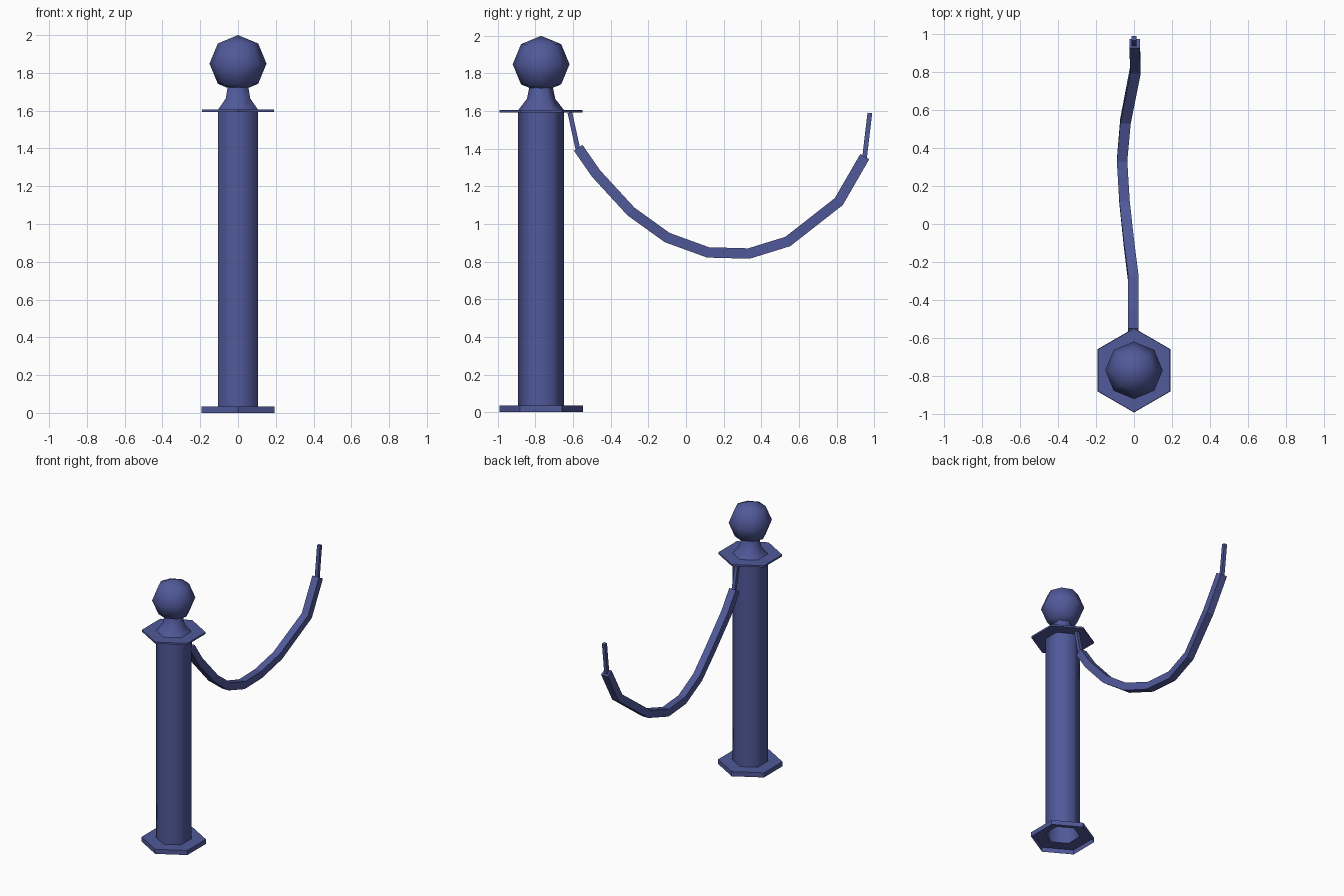
import bpy, bmesh, math
from mathutils import Vector

if "Cube" in bpy.data.objects:
    bpy.data.objects.remove(bpy.data.objects["Cube"])

POST_Y = -0.77
mat = bpy.data.materials.new("navy_paint")
mat.diffuse_color = (0.08, 0.1, 0.32, 1)
mat.use_nodes = True
mat.node_tree.nodes["Principled BSDF"].inputs["Base Color"].default_value = mat.diffuse_color


def finish(name, bm, smooth=False):
    bmesh.ops.recalc_face_normals(bm, faces=bm.faces)
    me = bpy.data.meshes.new(name)
    bm.to_mesh(me)
    bm.free()
    for p in me.polygons:
        p.use_smooth = smooth
    me.materials.append(mat)
    ob = bpy.data.objects.new(name, me)
    bpy.context.collection.objects.link(ob)
    return ob


def loft(bm, rings):
    """Bridge consecutive rings of vertices with quads."""
    n = len(rings[0])
    for a, b in zip(rings, rings[1:]):
        for i in range(n):
            j = (i + 1) % n
            bm.faces.new((a[i], a[j], b[j], b[i]))


def hex_lathe(name, profile, smooth=False):
    """Six-sided open shell around the post axis, profile = (radius, z)."""
    bm = bmesh.new()
    rings = []
    for r, z in profile:
        angs = [math.radians(90 + 60 * i) for i in range(6)]
        rings.append([bm.verts.new((r * math.cos(a), POST_Y + r * math.sin(a), z))
                      for a in angs])
    loft(bm, rings)
    return finish(name, bm, smooth)


def sweep(name, path, width):
    """Square section swept along a path, mitred at the bends."""
    pts = [Vector(p) for p in path]
    bm = bmesh.new()
    rings = []
    for i, p in enumerate(pts):
        d0 = (p - pts[max(i - 1, 0)]).normalized()
        d1 = (pts[min(i + 1, len(pts) - 1)] - p).normalized()
        t = (d0 + d1).normalized()
        up = Vector((1, 0, 0)).cross(t).normalized()
        miter = 1 / max(0.7, t.dot(d1 if d1.length else d0))
        h = width / 2
        rings.append([bm.verts.new(p + Vector((sx * h, 0, 0)) + up * (su * h * miter))
                      for sx, su in ((-1, -1), (1, -1), (1, 1), (-1, 1))])
    loft(bm, rings)
    bm.faces.new(rings[0])
    bm.faces.new(rings[-1])
    return finish(name, bm)


# Post: base skirt open underneath, hollow shaft, collar plate, neck
hex_lathe("base_plate", [(0.222, 0), (0.222, 0.035), (0.122, 0.035)])
hex_lathe("post_shaft", [(0.122, 0.035), (0.122, 1.592)], smooth=True)
hex_lathe("collar_plate", [(0.122, 1.592), (0.22, 1.592), (0.22, 1.605), (0.122, 1.605)])
hex_lathe("neck", [(0.122, 1.605), (0.075, 1.665), (0.062, 1.73)], smooth=True)

# Ball finial
bm = bmesh.new()
bmesh.ops.create_uvsphere(bm, u_segments=8, v_segments=4, radius=0.151)
bmesh.ops.translate(bm, verts=bm.verts, vec=(0, POST_Y, 1.849))
finish("ball_finial", bm, smooth=True)

# Sagging rope and the thin hooks at its two ends
rope = [(-0.005, -0.573, 1.405), (-0.005, -0.478, 1.268), (-0.003, -0.292, 1.066),
        (-0.027, -0.10, 0.928), (-0.05, 0.117, 0.849), (-0.063, 0.334, 0.843),
        (-0.045, 0.541, 0.907), (0.008, 0.812, 1.119), (0.003, 0.95, 1.358)]
sweep("rope", rope, 0.055)
sweep("post_hook", [(0, -0.617, 1.592), (0, -0.573, 1.39)], 0.025)
sweep("free_hook", [(0, 0.977, 1.59), (0, 0.948, 1.345)], 0.025)
